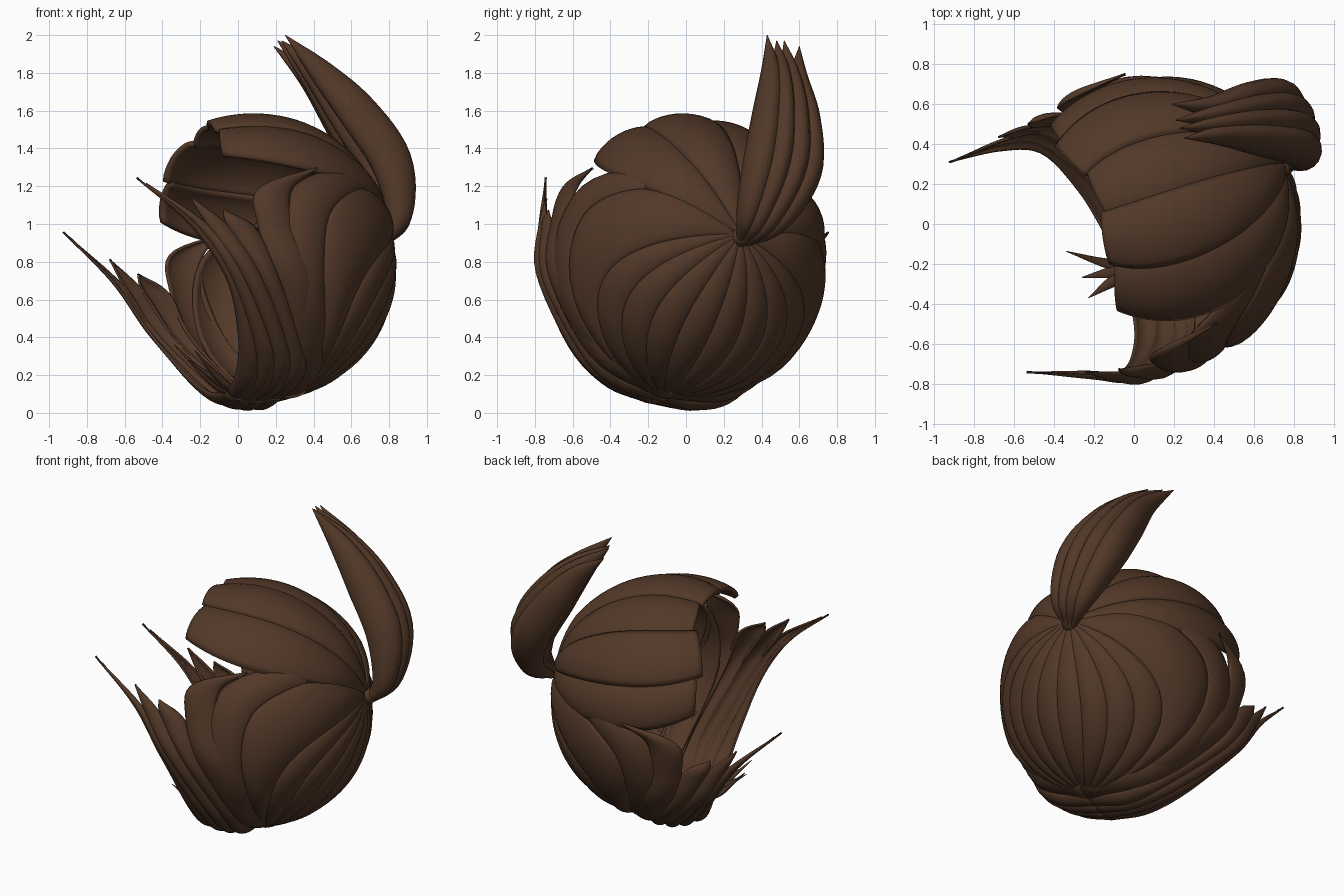
import bpy, math
from mathutils import Vector as V

if "Cube" in bpy.data.objects:
    bpy.data.objects.remove(bpy.data.objects["Cube"])

# Tilted head frame: U = side, B = back (ponytail root), W = up
O = V((0.08, 0, 0.8))
B = V((.889, .392, .235)).normalized()
W = V((-.311, .142, .939))
W = (W - B * W.dot(B)).normalized()
U = B.cross(W)
P, C = V((0, 1, -.04)), V((0, -.05, -1))

mat = bpy.data.materials.new("brown_hair")
mat.diffuse_color = (.085, .040, .021, 1)
mat.use_nodes = True
mat.node_tree.nodes["Principled BSDF"].inputs["Base Color"].default_value = mat.diffuse_color


def world(p):
    return O + U * p[0] * .965 + B * p[1] + W * p[2]


def make(name, verts, faces, thick=0):
    me = bpy.data.meshes.new(name)
    me.from_pydata([tuple(v) for v in verts], [], faces)
    me.materials.append(mat)
    ob = bpy.data.objects.new(name, me)
    bpy.context.collection.objects.link(ob)
    if thick:
        m = ob.modifiers.new("thickness", 'SOLIDIFY')
        m.thickness = thick
        m.offset = 0
    bpy.context.view_layer.objects.active = ob
    ob.select_set(True)
    bpy.ops.object.shade_smooth_by_angle(angle=math.radians(50))
    ob.select_set(False)
    return ob


def spline(pts, n=28):
    pts = [V(p) for p in pts]
    e = [pts[0] * 2 - pts[1]] + pts + [pts[-1] * 2 - pts[-2]]
    out = []
    for i in range(n + 1):
        f = i / n * (len(pts) - 1)
        k = min(int(f), len(pts) - 2)
        t = f - k
        a, b, c, d = e[k:k + 4]
        out.append(.5 * (2 * b + (c - a) * t + (2 * a - 5 * b + 4 * c - d) * t * t
                         + (3 * b - a - 3 * c + d) * t ** 3))
    return out


def arc(a, k, c, r, t0=0, n=28):
    out = []
    for i in range(n + 1):
        t = t0 + (1 - t0) * i / n
        out.append((V(a) * (1 - t) ** 2 + V(k) * 2 * t * (1 - t) + V(c) * t * t).normalized() * r)
    return out


# Bulged band of hair between two edge curves around the head
def band(name, ca, cb, bulge=.16, cap=.035, thick=.02, m=10):
    verts, faces = [], []
    for a, b in zip(ca, cb):
        h = min(cap, bulge * (a - b).length)
        for j in range(m + 1):
            s = j / m
            q = a.lerp(b, -.03 + 1.06 * s)
            r = a.length * (1 - s) + b.length * s + h * math.sin(math.pi * s) ** .7
            verts.append(world(q.normalized() * r))
    for i in range(len(ca) - 1):
        for j in range(m):
            k = i * (m + 1) + j
            faces.append((k, k + 1, k + m + 2, k + m + 1))
    make(name, verts, faces, thick)


def flip(c):
    return [V((-p[0], p[1], p[2])) for p in c]


def both(name, ca, cb, **kw):
    band(name + "_right", ca, cb, **kw)
    band(name + "_left", flip(cb), flip(ca), **kw)


def pair(name, ea, eb, **kw):
    both(name, spline(ea), spline(eb), **kw)


# Back of the head: segments from the ponytail root to the nape
def seam(deg):
    a = math.radians(deg)
    k = V((math.sin(a), math.cos(a) * .707, -math.cos(a) * .707)) * 1.6
    return arc(P, k, C, .735)


for i in range(8):
    band(f"back_segment_{i}", seam(-72 + 18 * i), seam(-54 + 18 * i))

# Sides of the head, running under the fringe and the hooked locks
def on_shell(pts, r):
    return [p.normalized() * r for p in spline(pts)]


side_a = on_shell([P * .73, (.37, .60, .12), (.57, .44, .14), (.70, .20, .03), (.69, .08, -.25), (.42, .04, -.60), C * .73], .73)
side_b = on_shell([P * .73, (.36, .58, .20), (.56, .36, .27), (.70, .02, .18), (.70, -.14, -.2), (.43, -.1, -.60), C * .73], .722)
both("side_segment", side_a, seam(72))
both("side_under_segment", side_b, side_a)

# Top fringe: bands from the blunt front edge back to the root
ends = [(-.62, -.20, .46, .35), (-.45, -.14, .62, .7), (-.20, -.03, .74, .8),
        (.06, -.01, .78, .8), (.31, -.07, .70, .7), (.50, -.18, .54, .35)]
for i in range(5):
    c = []
    for u, b, w, f in ends[i:i + 2]:
        k = math.copysign(max(abs(1.5 * u), .8 if f < .5 else 0), u)
        c.append(arc((u, b, w), (k, .25, f * w), (0, .76, -.02),
                     .732 + (.012 if i % 2 else 0), -.04 if i % 2 else 0))
    band(f"fringe_{i}", c[0], c[1], cap=.03, thick=.03)

# Side locks that hook backwards above the ear
tip = (.71, .22, .29)
pair("hook_lock",
     [(0, .08, -.72), (.37, .06, -.63), (.69, .0, -.28), (.725, -.02, .05), (.715, .04, .22), tip],
     [(0, -.1, -.72), (.41, -.1, -.62), (.69, -.19, -.2), (.72, -.20, .08), (.71, -.13, .26), tip], thick=.014)

# Forward sweeping locks from the nape, ending in horn-like tips
edges = [[(0, -.06, -.72), (.24, -.06, -.71), (.42, -.06, -.61), (.69, -.18, -.25), (.71, -.22, .05)],
         [(0, -.16, -.72), (.25, -.16, -.71), (.46, -.16, -.58), (.69, -.27, -.2), (.70, -.36, .10)],
         [(0, -.24, -.71), (.25, -.23, -.69), (.48, -.25, -.53), (.69, -.37, -.14), (.68, -.46, .14)],
         [(0, -.31, -.69), (.25, -.30, -.65), (.47, -.33, -.47), (.66, -.42, -.12), (.66, -.52, .18)],
         [(0, -.37, -.64), (.23, -.38, -.58), (.44, -.39, -.42), (.62, -.43, -.14), (.63, -.54, .19)]]
tips = [(.70, -.36, .20), (.67, -.50, .31), (.61, -.70, .46), (.60, -.735, .505)]
for i, t in enumerate(tips):
    pair(f"sweep_lock_{i}", edges[i] + [t], edges[i + 1] + [t], bulge=.25, thick=.012)


# Closed tapering lock: path, half-widths across and through
def tube(name, path, wide, deep, side, n=30, m=16):
    c = spline(path, n)
    w = spline([(a, b, 0) for a, b in zip(wide, deep)], n)
    verts, faces = [], []
    for i, p in enumerate(c):
        t = (c[min(i + 1, n)] - c[max(i - 1, 0)]).normalized()
        a = (side - t * side.dot(t)).normalized()
        b = t.cross(a)
        for j in range(m):
            g = 2 * math.pi * j / m
            verts.append(p + a * math.cos(g) * max(w[i].x, .002) + b * math.sin(g) * max(w[i].y, .002))
    for i in range(n):
        for j in range(m):
            k, l = i * m + j, i * m + (j + 1) % m
            faces.append((k, l, l + m, k + m))
    faces += [tuple(range(m))[::-1], tuple(range(n * m, n * m + m))]
    make(name, verts, faces)


# Ponytail: four locks side by side
path = [(.77, .31, .91), (.825, .41, 1.04), (.765, .51, 1.30), (.60, .53, 1.56), (.42, .52, 1.78)]
spread = [.02, .09, .135, .115, .08]
pony_tips = [(.25, .43, 2.0), (.23, .48, 1.97), (.21, .52, 1.97), (.19, .60, 1.94)]
for i, s in enumerate((-1, -.35, .35, 1)):
    pts = [V(p) - U * s * d for p, d in zip(path, spread)] + [V(pony_tips[i])]
    k = 1 if abs(s) < .5 else .82
    tube(f"ponytail_lock_{i}", pts, [.025, .06, .08, .07, .05, .002],
         [.03 * k, .09 * k, .14 * k, .135 * k, .085 * k, .002], U)

# Knot at the ponytail root
tube("ponytail_root", [(.70, .27, .93), (.76, .30, .93), (.80, .35, .95)], [.05, .05, .03], [.05, .05, .03], U)

# Small wisps at the front of the nape
for i, (u, h) in enumerate(((-.13, -.30), (0, -.42), (.12, -.40))):
    tube(f"nape_wisp_{i}", [world((u * .2, -.34, -.66)), world((u * .4, -.42, -.56)), world((u, -.53, h))],
         [.04, .03, .002], [.015, .015, .002], U, n=12, m=8)
